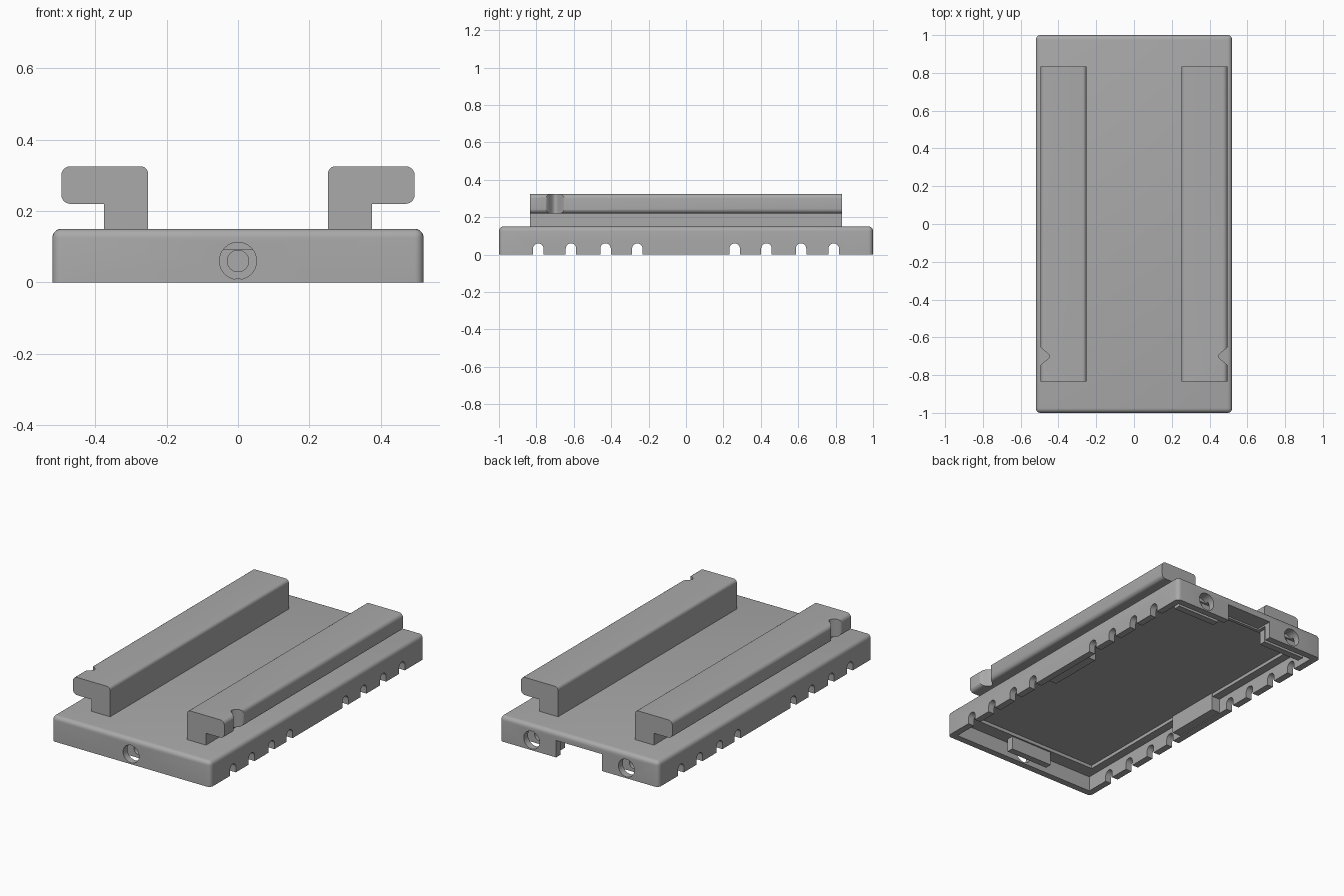
import bpy, bmesh, math
from mathutils import Matrix, Vector

cube = bpy.data.objects.get("Cube")
if cube:
    bpy.data.objects.remove(cube, do_unlink=True)

grey = bpy.data.materials.new("plain_grey")
grey.use_nodes = True
colour = (0.4, 0.4, 0.4, 1)
grey.diffuse_color = colour
grey.node_tree.nodes["Principled BSDF"].inputs["Base Color"].default_value = colour


def make(name, bm):
    bmesh.ops.recalc_face_normals(bm, faces=bm.faces)
    mesh = bpy.data.meshes.new(name)
    bm.to_mesh(mesh)
    bm.free()
    mesh.materials.append(grey)
    obj = bpy.data.objects.new(name, mesh)
    bpy.context.collection.objects.link(obj)
    return obj


def box(name, lo, hi, edge_rule=None, radius=0.025):
    bm = bmesh.new()
    bmesh.ops.create_cube(bm, size=1)
    for v in bm.verts:
        v.co = [(a + b) / 2 + c * (b - a) for a, b, c in zip(lo, hi, v.co)]
    if edge_rule:
        edges = [e for e in bm.edges if edge_rule(e)]
        bmesh.ops.bevel(bm, geom=edges, offset=radius, segments=5,
                        profile=0.5, affect='EDGES')
    return make(name, bm)


def prism(name, points, direction):
    bm = bmesh.new()
    face = bm.faces.new([bm.verts.new(p) for p in points])
    ext = bmesh.ops.extrude_face_region(bm, geom=[face])
    bmesh.ops.translate(bm, vec=direction,
                        verts=[g for g in ext["geom"] if isinstance(g, bmesh.types.BMVert)])
    return make(name, bm)


def disc_cutter(x, y, z, radius, depth):
    bm = bmesh.new()
    bmesh.ops.create_cone(bm, cap_ends=True, segments=32, radius1=radius,
                          radius2=radius, depth=depth,
                          matrix=Matrix.Translation((x, y, z)) @ Matrix.Rotation(math.pi / 2, 4, 'X'))
    return make("round_cutter", bm)


def cut(obj, cutter):
    cutter.hide_render = True
    mod = obj.modifiers.new("cut", 'BOOLEAN')
    mod.object = cutter
    mod.solver = 'EXACT'
    deps = bpy.context.evaluated_depsgraph_get()
    mesh = bpy.data.meshes.new_from_object(obj.evaluated_get(deps))
    obj.modifiers.clear()
    obj.data = mesh
    bpy.data.objects.remove(cutter, do_unlink=True)


def smooth(obj):
    bpy.ops.object.select_all(action='DESELECT')
    obj.select_set(True)
    bpy.context.view_layer.objects.active = obj
    bpy.ops.object.shade_smooth_by_angle(angle=math.radians(35))


# Base: a rounded tray, open underneath with a stepped ceiling
def top_or_upright(e):
    a, b = e.verts
    return abs(a.co.z - b.co.z) > 0.1 or min(a.co.z, b.co.z) > 0.1


base = box("base", (-0.52, -1, 0), (0.52, 1, 0.15), top_or_upright)
cut(base, box("cavity", (-0.48, -0.96, -0.1), (0.48, 0.96, 0.09)))
cut(base, box("deep_cavity", (-0.43, -0.88, 0.05), (0.43, 0.88, 0.11)))
cut(base, box("back_opening", (-0.15, 0.9, -0.1), (0.15, 1.1, 0.1)))

# Arched grooves through both long walls
for y in (0.26, 0.43, 0.615, 0.79):
    for side in (-1, 1):
        r = 0.028
        arch = [(-0.7, side * y - r, -0.1), (-0.7, side * y + r, -0.1)]
        arch += [(-0.7, side * y + r * math.cos(math.pi * i / 12),
                  0.032 + r * math.sin(math.pi * i / 12)) for i in range(13)]
        cut(base, prism("groove_cutter", arch, (1.4, 0, 0)))

# Round end holes, each with a recessed backing plate behind a gap
for name, x, end in (("front", 0, -1), ("back_left", 0.31, 1), ("back_right", -0.31, 1)):
    cut(base, disc_cutter(x, end, 0.06, 0.052, 0.12))
    ys = sorted((end * 0.93, end * 0.89))
    plate = box(name + "_backing_plate", (x - 0.14, ys[0], 0.01), (x + 0.14, ys[1], 0.112))
    cut(plate, disc_cutter(x, end * 0.93, 0.06, 0.03, 0.04))
    smooth(plate)
smooth(base)

# Pads inside the long walls
for name, x in (("left", 0.455), ("right", -0.455)):
    box(name + "_wall_pad", (x - 0.03, -0.17, 0.005), (x + 0.03, 0.17, 0.112))


# Rails: overhanging L section with rounded corners and a thumb notch
def corner(cx, cz, r, start):
    return [(cx + r * math.cos(math.radians(start + 15 * i)),
             cz + r * math.sin(math.radians(start + 15 * i))) for i in range(7)]


section = [(0.252, 0.145), (0.375, 0.145), (0.375, 0.22)]
section += corner(0.47, 0.245, 0.025, -90)
section += corner(0.47, 0.3, 0.025, 0)
section += corner(0.272, 0.305, 0.02, 90)
for name, side in (("left_rail", 1), ("right_rail", -1)):
    rail = prism(name, [(side * x, -0.835, z) for x, z in section], (0, 1.67, 0))
    dip = [(side * 0.55, -0.755, 0.2), (side * 0.55, -0.645, 0.2)]
    for i in range(17):
        t = 1 - i / 8
        dip.append((side * (0.496 - 0.048 * (0.5 + 0.5 * math.cos(math.pi * t))),
                    -0.7 + 0.055 * t, 0.2))
    cut(rail, prism("notch_cutter", dip, (0, 0, 0.2)))
    smooth(rail)
